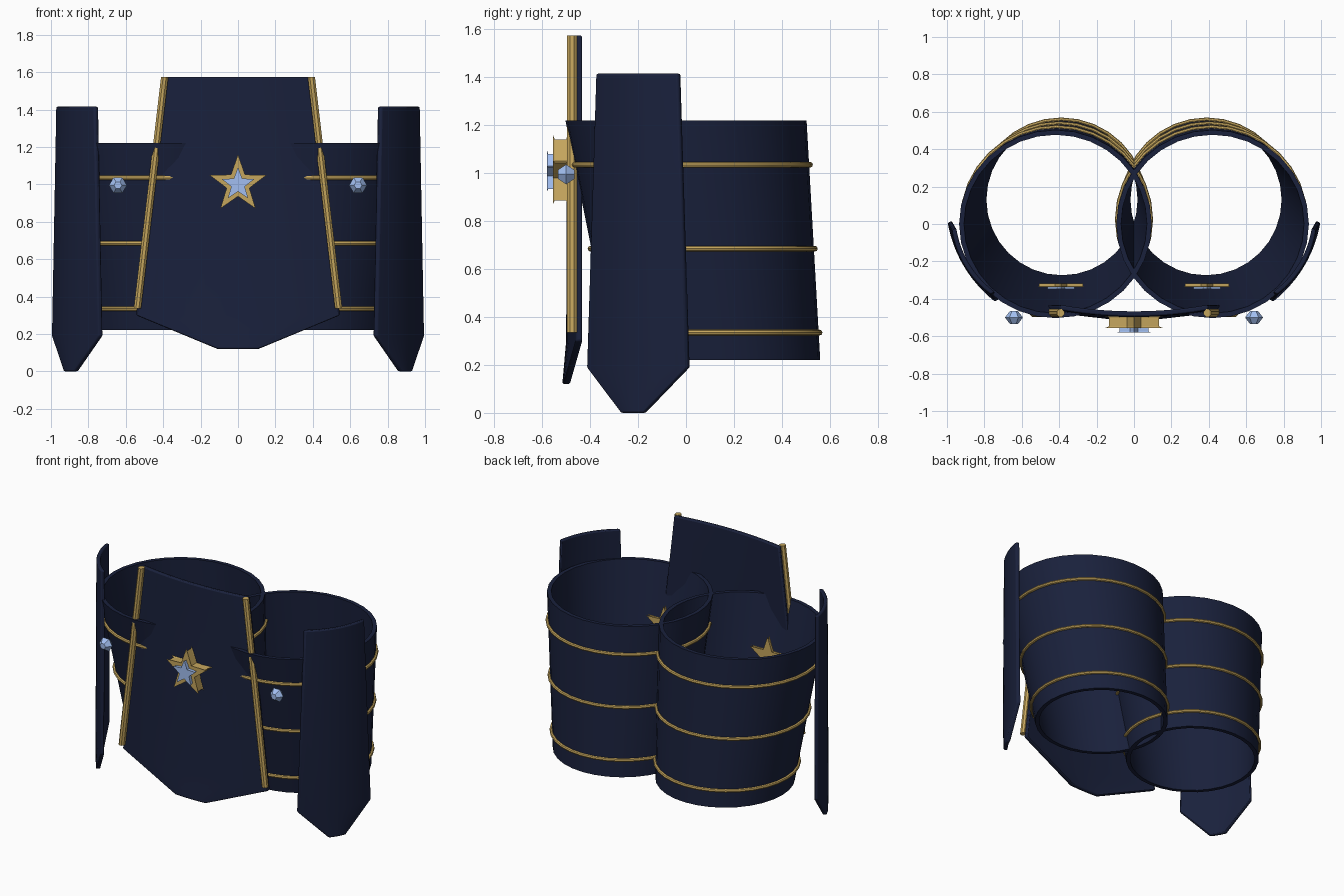
import bpy, bmesh
from math import sin, cos, pi, radians
from mathutils import Vector, Matrix

if "Cube" in bpy.data.objects:
    bpy.data.objects.remove(bpy.data.objects["Cube"])


def material(name, color):
    m = bpy.data.materials.new(name)
    m.diffuse_color = (*color, 1)
    m.use_nodes = True
    m.node_tree.nodes["Principled BSDF"].inputs["Base Color"].default_value = m.diffuse_color
    return m


NAVY = material("navy_plate", (0.010, 0.015, 0.045))
GOLD = material("gold_trim", (0.56, 0.38, 0.11))
BLUE = material("pale_gem", (0.36, 0.52, 0.88))


def loft(name, rings, mat, wrap=False, smooth=False, bevel=0, side=1, matrix=None):
    """Skin a list of equal-length closed rings; cap the ends or wrap round."""
    bm = bmesh.new()
    vs = [[bm.verts.new(p) for p in r] for r in rings]
    n = len(rings[0])
    for i in range(len(vs) if wrap else len(vs) - 1):
        a, b = vs[i], vs[(i + 1) % len(vs)]
        for j in range(n):
            k = (j + 1) % n
            bm.faces.new((a[j], a[k], b[k], b[j]))
    if not wrap:
        bm.faces.new(vs[0])
        bm.faces.new(vs[-1])
    if matrix:
        bm.transform(matrix)
    bm.transform(Matrix.Diagonal((side, 1, 1, 1)))
    bmesh.ops.recalc_face_normals(bm, faces=bm.faces)
    me = bpy.data.meshes.new(name)
    bm.to_mesh(me)
    bm.free()
    me.materials.append(mat)
    ob = bpy.data.objects.new(name, me)
    bpy.context.collection.objects.link(ob)
    if bevel:
        mod = ob.modifiers.new("edge", 'BEVEL')
        mod.width, mod.segments, mod.limit_method = bevel, 2, 'ANGLE'
        mod.angle_limit = radians(40)
    if smooth:
        bpy.ops.object.select_all(action='DESELECT')
        ob.select_set(True)
        bpy.context.view_layer.objects.active = ob
        bpy.ops.object.shade_smooth_by_angle(angle=radians(35))
    return ob


def ellipse(z, grow=0.0, n=32):
    """Cross-section of the leaning, tapering thigh tube at height z."""
    t = (z - 0.22) / 1.0
    cx, rx = 0.385 + 0.035 * t, 0.43 + 0.085 * t + grow
    cy, ry = 0.13 - 0.13 * t, 0.43 + 0.073 * t + grow
    return [(cx + rx * cos(2 * pi * i / n), cy + ry * sin(2 * pi * i / n), z)
            for i in range(n)]


def panel(name, rows, thick, side=1, matrix=None, n=12):
    """Bowed plate; each row is (z, half width, edge y, bow)."""
    rings = []
    for z, half, y, bow in rows:
        us = [-1 + 2 * i / n for i in range(n + 1)]
        front = [(u * half, y - bow * (1 - u * u), z) for u in us]
        back = [(x, yy + thick, z) for x, yy, z in reversed(front)]
        rings.append(front + back)
    loft(name, rings, NAVY, smooth=True, bevel=0.008, side=side, matrix=matrix)


def star(name, center, outer, inner, depth, mat, side=1):
    """Five-pointed star, slightly waisted between its faces."""
    cx, cy, cz = center
    rings = []
    for f, k in ((0, 1), (0.12, 0.88), (0.88, 0.88), (1, 1)):
        ring = []
        for i in range(10):
            r = outer * k if i % 2 == 0 else inner
            ring.append((cx + r * sin(i * pi / 5), cy - depth * f, cz + r * cos(i * pi / 5)))
        rings.append(ring)
    loft(name, rings, mat, side=side)


# central front plate with its star
panel("front_plate", [(1.575, 0.395, -0.46, 0.035), (0.30, 0.545, -0.46, 0.04),
                      (0.12, 0.11, -0.512, 0.004)], 0.028)
star("front_star", (0, -0.493, 1.0), 0.16, 0.064, 0.062, GOLD)
star("front_star_gem", (0, -0.545, 1.0), 0.092, 0.038, 0.034, BLUE)

for s, tag in ((1, "right"), (-1, "left")):
    # thigh tube: outer and inner walls joined at both rims
    wall = -0.026
    loft(f"thigh_tube_{tag}",
         [ellipse(0.22), ellipse(0.72), ellipse(1.22),
          ellipse(1.22, wall), ellipse(0.72, wall), ellipse(0.22, wall)],
         NAVY, wrap=True, smooth=True, side=s)

    # gold bands round the tube
    for b, z in enumerate((1.035, 0.685, 0.335)):
        rings = []
        for k in range(8):
            a = 2 * pi * k / 8
            base = ellipse(z, 0.004 + 0.012 * cos(a))
            rings.append([(x, y, zz + 0.012 * sin(a)) for x, y, zz in base])
        loft(f"tube_band_{tag}_{b + 1}", rings, GOLD, wrap=True, smooth=True, side=s)

    # outer hip plate, turned to face outward and forward
    place = Matrix.Translation((0.870, -0.205, 0)) @ Matrix.Rotation(radians(59), 4, 'Z')
    panel(f"hip_plate_{tag}", [(1.415, 0.20, 0, 0.04), (0.19, 0.245, 0, 0.045),
                               (0.0, 0.055, -0.04, 0.004)], 0.026, s, place)

    # slanted trim rod along the front plate edge
    ends = (Vector((0.392, -0.476, 1.575)), Vector((0.538, -0.476, 0.335)))
    rod = [[p + Vector((0.021 * cos(pi * (k + 0.5) / 4), 0.022 * sin(pi * (k + 0.5) / 4), 0))
            for k in range(8)] for p in ends]
    loft(f"front_trim_{tag}", rod, GOLD, side=s)

    # faceted hexagonal stud
    stud = [[(0.642 + r * cos(pi * k / 3), y, 0.995 + r * sin(pi * k / 3)) for k in range(6)]
            for y, r in ((-0.535, 0.021), (-0.50, 0.048), (-0.465, 0.021))]
    loft(f"stud_gem_{tag}", stud, BLUE, side=s)

    # small star inside the tube front
    star(f"inner_star_{tag}", (0.39, -0.317, 0.87), 0.14, 0.055, 0.02, GOLD, s)
    star(f"inner_star_gem_{tag}", (0.39, -0.333, 0.87), 0.085, 0.035, 0.015, BLUE, s)
